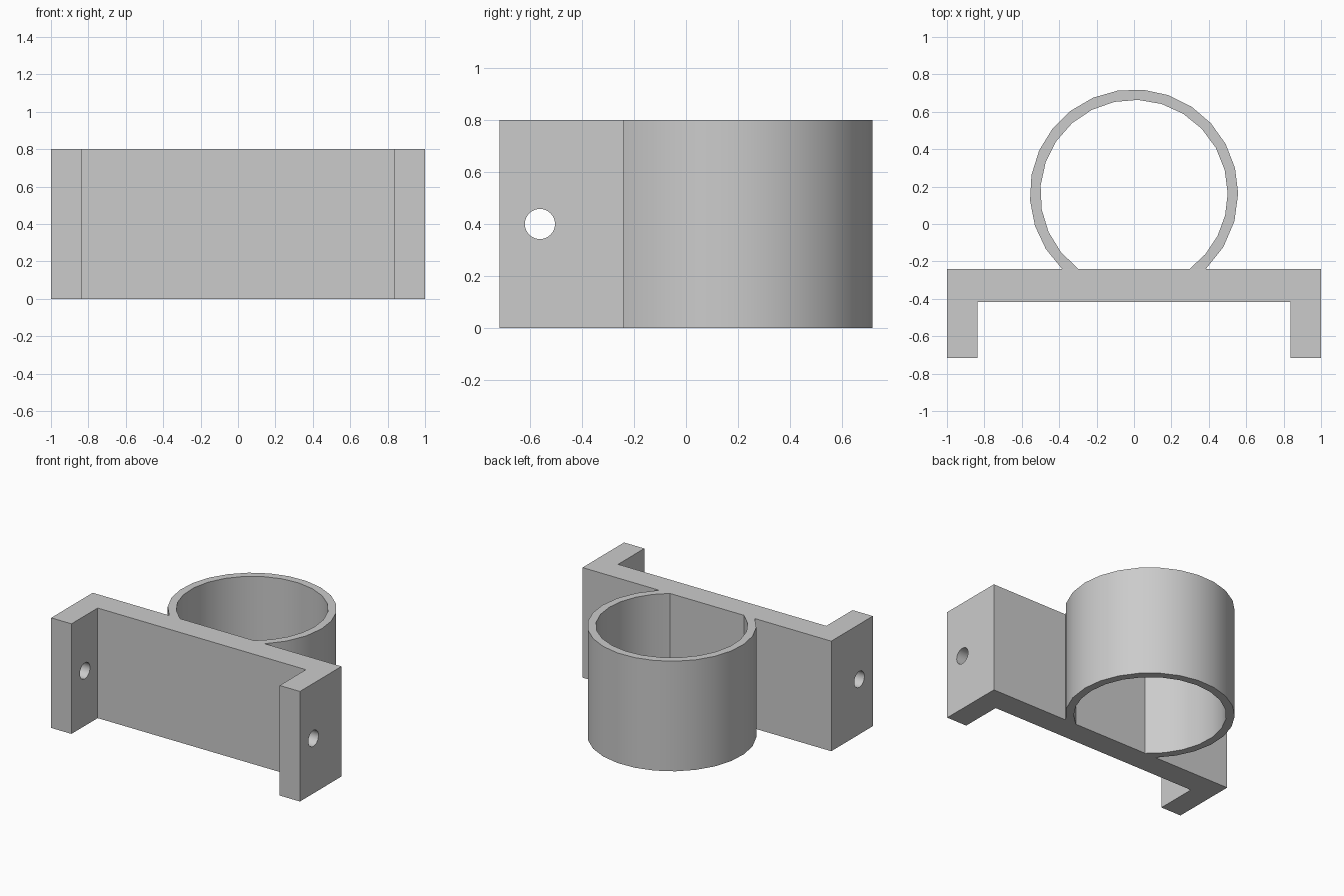
import bpy
import bmesh
from math import sin, cos, asin, pi, radians

if "Cube" in bpy.data.objects:
    bpy.data.objects.remove(bpy.data.objects["Cube"])

HEIGHT = 0.8
PLATE_BACK, PLATE_FRONT, LEG_FRONT = -0.24, -0.416, -0.717
LEG_INNER = 0.837
RING_Y, R_OUT, R_IN = 0.163, 0.557, 0.501

grey = bpy.data.materials.new("light_grey")
grey.use_nodes = True
grey.diffuse_color = (0.6, 0.6, 0.6, 1)
grey.node_tree.nodes["Principled BSDF"].inputs["Base Color"].default_value = (0.6, 0.6, 0.6, 1)


def extrude_outline(name, outline):
    """Extrude a closed plan outline from the ground to full height."""
    bm = bmesh.new()
    face = bm.faces.new([bm.verts.new((x, y, 0)) for x, y in outline])
    result = bmesh.ops.extrude_face_region(bm, geom=[face])
    top = [v for v in result["geom"] if isinstance(v, bmesh.types.BMVert)]
    bmesh.ops.translate(bm, verts=top, vec=(0, 0, HEIGHT))
    bmesh.ops.recalc_face_normals(bm, faces=bm.faces[:])
    mesh = bpy.data.meshes.new(name)
    bm.to_mesh(mesh)
    bm.free()
    obj = bpy.data.objects.new(name, mesh)
    bpy.context.collection.objects.link(obj)
    mesh.materials.append(grey)
    return obj


def arc(radius, lower_steps, upper_steps):
    """Arc around the ring centre, starting and ending on the plate's back."""
    dip = asin((RING_Y - PLATE_BACK) / radius)
    angles = [-dip + dip * i / lower_steps for i in range(lower_steps)]
    angles += [(pi + dip) * i / upper_steps for i in range(upper_steps + 1)]
    return [(radius * cos(a), RING_Y + radius * sin(a)) for a in angles]


def smooth(obj):
    bpy.ops.object.select_all(action="DESELECT")
    obj.select_set(True)
    bpy.context.view_layer.objects.active = obj
    bpy.ops.object.shade_smooth_by_angle(angle=radians(30))


# Plate with two forward legs
half = [(1, PLATE_BACK), (1, LEG_FRONT), (LEG_INNER, LEG_FRONT), (LEG_INNER, PLATE_FRONT)]
bracket = extrude_outline("bracket", half + [(-x, y) for x, y in reversed(half)])

# Screw holes through both legs
bpy.ops.mesh.primitive_cylinder_add(vertices=32, radius=0.058, depth=3,
                                    location=(0, -0.562, HEIGHT / 2), rotation=(0, pi / 2, 0))
cutter = bpy.context.object
cutter.name = "hole_cutter"
cutter.data.materials.append(grey)
cut = bracket.modifiers.new("screw_holes", "BOOLEAN")
cut.object = cutter
cut.solver = "EXACT"
bpy.context.view_layer.objects.active = bracket
bpy.ops.object.modifier_apply(modifier=cut.name)
bpy.data.objects.remove(cutter)
smooth(bracket)

# Open ring that meets the back of the plate
ring = extrude_outline("holder_ring", arc(R_OUT, 3, 16) + arc(R_IN, 4, 16)[::-1])
smooth(ring)
